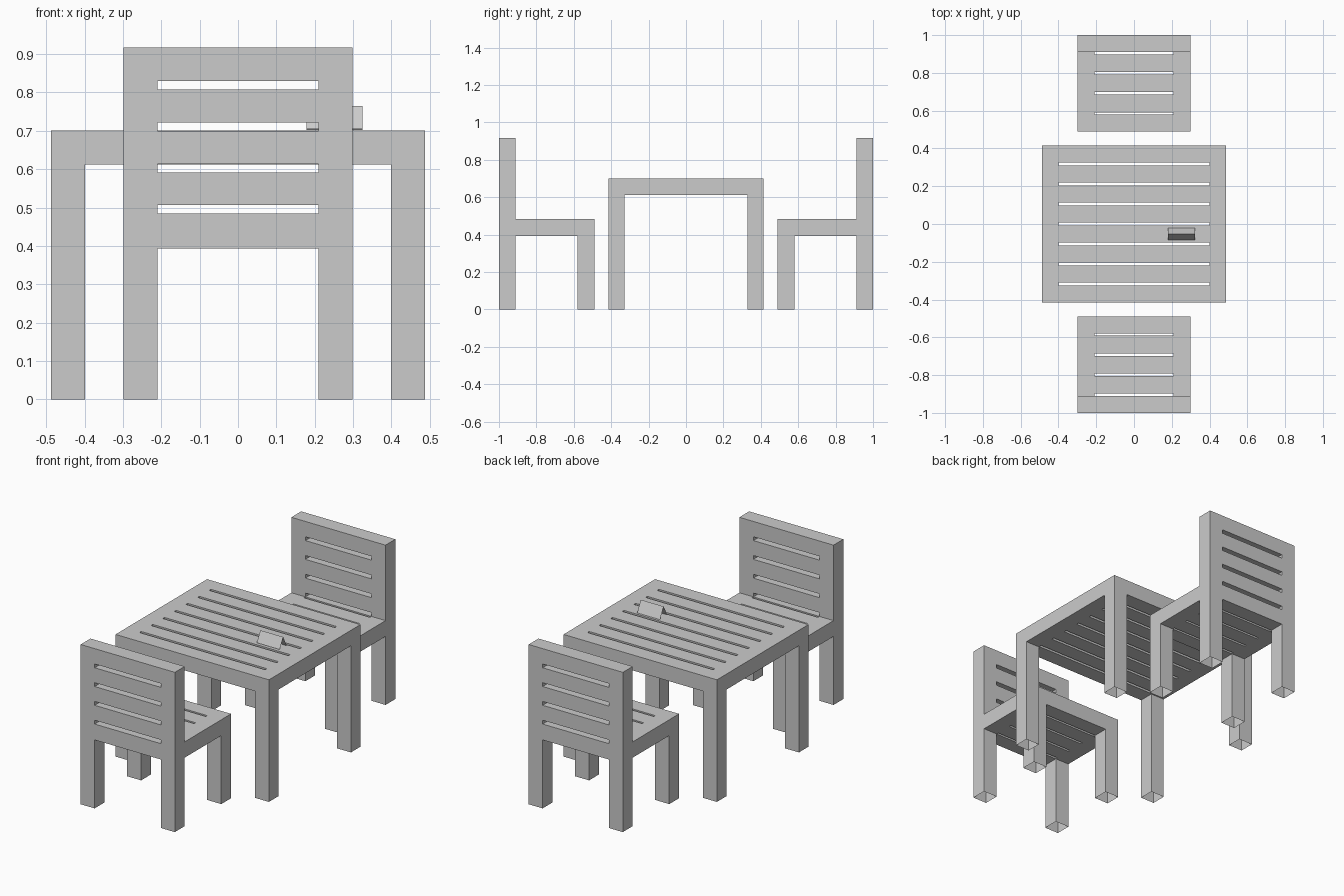
import bpy, bmesh
from math import pi

if "Cube" in bpy.data.objects:
    bpy.data.objects.remove(bpy.data.objects["Cube"])


def inside(p, box):
    return all(box[i][0] < p[i] < box[i][1] for i in range(3))


def slatted(name, solids, slots):
    """One clean shell around the union of boxes minus slots, open on the floor."""
    cuts = [sorted({round(v, 4) for b in solids + slots for v in b[a]}) for a in range(3)]
    n = [len(c) - 1 for c in cuts]

    def filled(c):
        if any(not 0 <= c[a] < n[a] for a in range(3)):
            return False
        p = [(cuts[a][c[a]] + cuts[a][c[a] + 1]) / 2 for a in range(3)]
        return any(inside(p, b) for b in solids) and not any(inside(p, b) for b in slots)

    bm = bmesh.new()
    verts = {}

    def vert(k):
        if k not in verts:
            verts[k] = bm.verts.new([cuts[a][k[a]] for a in range(3)])
        return verts[k]

    for i in range(n[0]):
        for j in range(n[1]):
            for k in range(n[2]):
                cell = (i, j, k)
                if not filled(cell):
                    continue
                for a in range(3):
                    for side in (0, 1):
                        nb = list(cell)
                        nb[a] += 2 * side - 1
                        if filled(nb) or (a == 2 and nb[2] < 0):
                            continue
                        quad = []
                        for u, v in ((0, 0), (1, 0), (1, 1), (0, 1)):
                            q = list(cell)
                            q[a] += side
                            q[(a + 1) % 3] += u
                            q[(a + 2) % 3] += v
                            quad.append(vert(tuple(q)))
                        bm.faces.new(quad if side else quad[::-1])
    return finish(name, bm)


def finish(name, bm):
    me = bpy.data.meshes.new(name)
    bm.to_mesh(me)
    bm.free()
    ob = bpy.data.objects.new(name, me)
    bpy.context.collection.objects.link(ob)
    return ob


def both(a, b):
    return [(-b, -a), (a, b)]


# Table: slatted top on four corner legs
top_z = (0.612, 0.701)
table = [((-0.487, 0.487), (-0.415, 0.415), top_z)]
table += [(x, y, (0, 0.612)) for x in both(0.399, 0.487) for y in both(0.329, 0.415)]
slots = [((-0.399, 0.399), (0.1055 * i - 0.008, 0.1055 * i + 0.008), top_z) for i in range(-3, 4)]
slatted("table", table, slots)

# Chairs: seat, back and four legs, with slots in seat and back
W, L = 0.299, 0.21
seat_y, back_y, front_y = (-1, -0.49), (-1, -0.911), (-0.579, -0.49)
chair = [((-W, W), seat_y, (0.393, 0.484)), ((-W, W), back_y, (0.393, 0.917))]
chair += [(x, y, (0, 0.393)) for x in both(L, W) for y in (back_y, front_y)]
slots = []
for i in range(4):
    y, z = -0.585 - 0.1065 * i, 0.484 + 0.1077 * i
    slots.append(((-L, L), (y - 0.0065, y + 0.0065), (0.393, 0.484)))
    slots.append(((-L, L), back_y, (z, z + 0.022)))
front_chair = slatted("front_chair", chair, slots)
back_chair = bpy.data.objects.new("back_chair", front_chair.data)
bpy.context.collection.objects.link(back_chair)
back_chair.rotation_euler.z = pi

# Folded paper card standing on the table
bm = bmesh.new()
rows = [[bm.verts.new((x, y, z)) for x in (0.179, 0.324)]
        for y, z in ((-0.085, 0.705), (-0.053, 0.765), (-0.02, 0.702))]
for a, b in zip(rows, rows[1:]):
    bm.faces.new((a[0], a[1], b[1], b[0]))
finish("folded_card", bm)
